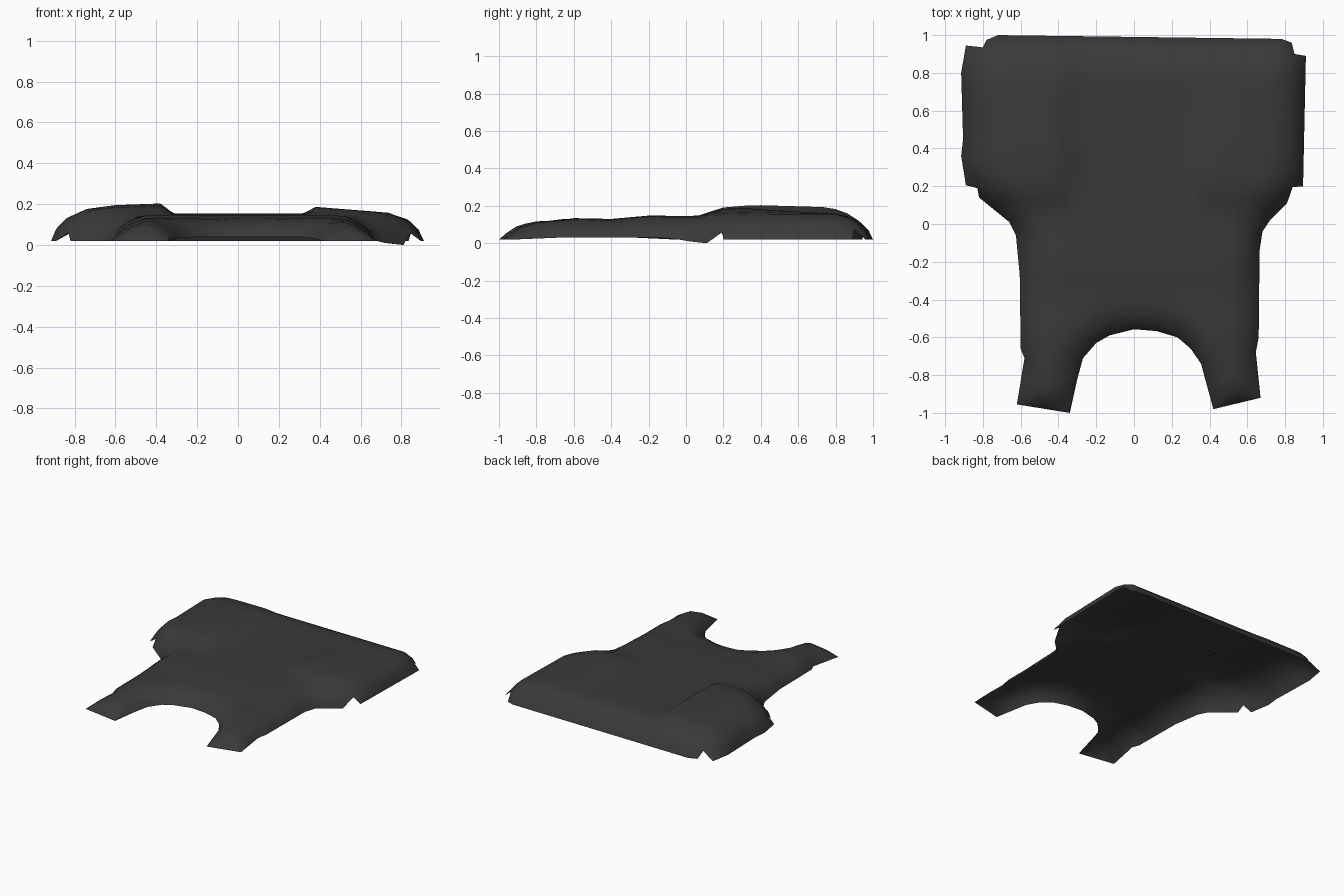
import bpy, math
from mathutils import Vector
from mathutils.geometry import delaunay_2d_cdt, intersect_point_line

if "Cube" in bpy.data.objects:
    bpy.data.objects.remove(bpy.data.objects["Cube"])

# Hem outline of the draped cover (x, y, hem height), counter-clockwise
HEM = [
    (-0.72, 1.0, .02), (-0.78, .975, .02), (-0.80, .935, .07), (-0.89, .945, .02),
    (-0.915, .80, .02), (-0.905, .45, .02), (-0.915, .36, .02), (-0.89, .205, .02),
    (-0.83, .19, .06), (-0.82, .14, .02), (-0.66, .01, .02), (-0.625, -.06, .02),
    (-0.605, -.27, .03), (-0.60, -.66, .03), (-0.58, -.71, .03), (-0.62, -.955, .02),
    (-0.34, -1.0, .02), (-0.30, -.82, .03), (-0.27, -.71, .035), (-0.20, -.63, .04),
    (-0.13, -.59, .04), (0, -.557, .04), (.12, -.567, .04), (.23, -.60, .04),
    (.30, -.66, .04), (.355, -.74, .035), (.42, -.98, .02), (.67, -.92, .02),
    (.645, -.68, .03), (.66, -.60, .03), (.665, -.14, .03), (.68, -.04, .02),
    (.72, .02, .01), (.81, .11, 0), (.84, .195, .06), (.895, .20, .02),
    (.91, .89, .02), (.85, .90, .07), (.835, .96, .02), (.78, .98, .02),
]


def ramp(t, pts):
    """Piecewise linear curve."""
    if t <= pts[0][0]:
        return pts[0][1]
    for (a, u), (b, v) in zip(pts, pts[1:]):
        if t <= b:
            return u + (v - u) * (t - a) / (b - a)
    return pts[-1][1]


# Subdivide the hem so that the edges can follow the drape
hem = []
for a, b in zip(HEM, HEM[1:] + HEM[:1]):
    a, b = Vector(a), Vector(b)
    k = max(1, round((b.xy - a.xy).length / 0.1))
    hem += [a.lerp(b, i / k) for i in range(k)]


def nearest(p):
    """Distance to the hem and the hem height there."""
    best = (9, 0)
    for a, b in zip(hem, hem[1:] + hem[:1]):
        t = intersect_point_line(p, a.xy, b.xy)[1]
        q = a.lerp(b, min(1, max(0, t)))
        best = min(best, ((q.xy - p).length, q.z))
    return best


def inside(p):
    hit = False
    for a, b in zip(hem, hem[1:] + hem[:1]):
        if (a.y > p.y) != (b.y > p.y) and p.x < a.x + (b.x - a.x) * (p.y - a.y) / (b.y - a.y):
            hit = not hit
    return hit


def height(p):
    """Drape height: body, two raised pads, and a rounded fall to the hem."""
    x, y = p
    top = ramp(y, [(-1, .10), (-.9, .11), (-.63, .135), (-.4, .13), (-.2, .148),
                   (.1, .145), (.4, .15), (.8, .155), (1, .14)])
    top -= .05 * max(0, abs(x) - .4) * (y < .1)
    left = ramp(-x, [(.31, 0), (.38, 1), (.6, .85), (.8, .35), (.92, .2)])
    left *= ramp(y, [(.06, 0), (.19, .8), (.36, 1), (.75, .7), (.9, .1)])
    right = ramp(x, [(.31, 0), (.38, 1), (.6, .55), (.8, .1)])
    right *= ramp(y, [(.06, 0), (.18, .9), (.3, 1), (.6, .4), (.85, 0)])
    top += .055 * left + .04 * right
    d, low = nearest(p)
    return low + (top - low) * ramp(d, [(0, 0), (.025, .42), (.07, .75), (.14, 1)])


# Plan points: hem, two inset rings, interior grid
n = len(hem)
pts = [v.xy for v in hem]
for off in (.025, .075):
    for i in range(n):
        t = (hem[(i + 1) % n].xy - hem[i - 1].xy).normalized()
        p = hem[i].xy + Vector((-t.y, t.x)) * off
        if inside(p) and nearest(p)[0] > off * .8:
            pts.append(p)
xs = [-.82, -.74, -.67, -.6, -.52, -.45, -.38, -.31, -.22, -.11, 0,
      .11, .22, .31, .38, .45, .52, .6, .67, .74, .82]
for x in xs:
    for j in range(29):
        p = Vector((x, -.93 + j * .0665))
        if inside(p) and nearest(p)[0] > .1:
            pts.append(p)

co, _, tris, *_ = delaunay_2d_cdt(pts, [], [list(range(n))], 1, 1e-5)
verts = [(p.x, p.y, height(p)) for p in co]
faces = []
for f in tris:
    a, b, c = (co[i] for i in f)
    up = (b - a).cross(c - a) > 0
    faces.append(list(f) if up else list(f)[::-1])

# Draped cover: one open cloth sheet
mesh = bpy.data.meshes.new("draped_cover")
mesh.from_pydata(verts, [], faces)
cover = bpy.data.objects.new("draped_cover", mesh)
bpy.context.collection.objects.link(cover)

mat = bpy.data.materials.new("charcoal cloth")
mat.diffuse_color = (.042, .042, .042, 1)
mat.use_nodes = True
mat.node_tree.nodes["Principled BSDF"].inputs["Base Color"].default_value = mat.diffuse_color
mesh.materials.append(mat)

bpy.context.view_layer.objects.active = cover
cover.select_set(True)
bpy.ops.object.shade_smooth_by_angle(angle=math.radians(40))
